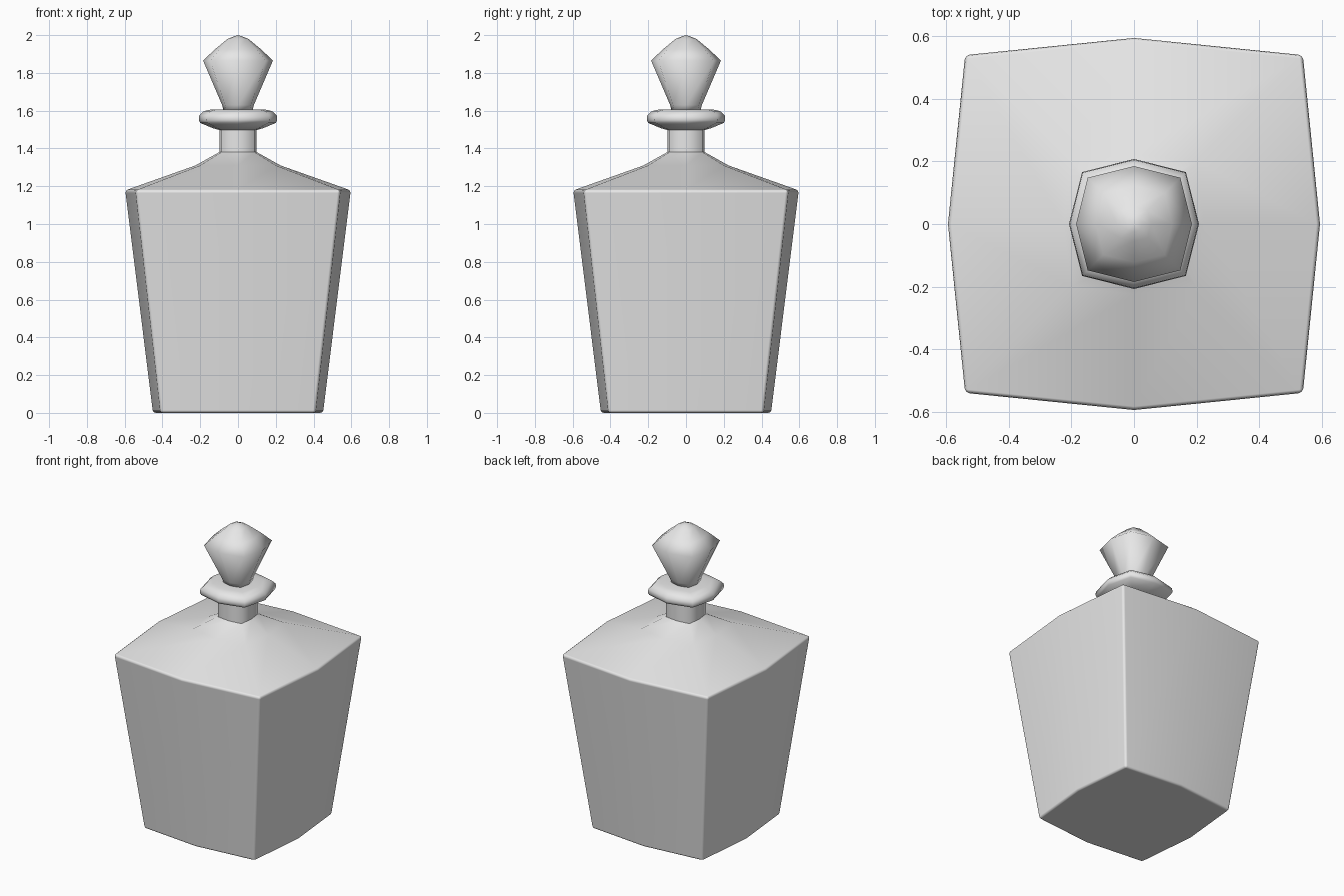
import bpy, bmesh, math

cube = bpy.data.objects.get("Cube")
if cube:
    bpy.data.objects.remove(cube, do_unlink=True)

glass = bpy.data.materials.new("pale_grey_glass")
glass.use_nodes = True
COLOUR = (0.8, 0.8, 0.8, 1)
glass.diffuse_color = COLOUR
glass.node_tree.nodes["Principled BSDF"].inputs["Base Color"].default_value = COLOUR


def eight_sided(name, profile, angle):
    """Stack eight-sided rings given as (height, side reach, corner reach)."""
    bm = bmesh.new()
    rings = []
    for z, side, corner in profile:
        ring = []
        for i in range(8):
            a = i * math.pi / 4
            r = corner * math.sqrt(2) if i % 2 else side
            ring.append(bm.verts.new((r * math.cos(a), r * math.sin(a), z)))
        rings.append(ring)
    for low, high in zip(rings, rings[1:]):
        for i in range(8):
            j = (i + 1) % 8
            bm.faces.new((low[i], low[j], high[j], high[i]))
    bm.faces.new(rings[0][::-1])
    # Close the top with a fan to a central point
    tip = bm.verts.new((0, 0, profile[-1][0] + (0.008 if name == "stopper" else 0)))
    for i in range(8):
        bm.faces.new((rings[-1][i], rings[-1][(i + 1) % 8], tip))
    mesh = bpy.data.meshes.new(name)
    bm.to_mesh(mesh)
    bm.free()
    mesh.materials.append(glass)
    obj = bpy.data.objects.new(name, mesh)
    bpy.context.collection.objects.link(obj)
    bpy.ops.object.select_all(action='DESELECT')
    bpy.context.view_layer.objects.active = obj
    obj.select_set(True)
    bpy.ops.object.shade_smooth_by_angle(angle=math.radians(angle))
    return obj


# Tapered body with sloping shoulders, softly bevelled on its hard edges
body = eight_sided("bottle_body", [
    (0, 0.45, 0.41), (1.178, 0.597, 0.542),
    (1.31, 0.225, 0.2), (1.38, 0.1, 0.088)], 180)
bevel = body.modifiers.new("soft_edges", 'BEVEL')
bevel.width = 0.014
bevel.segments = 2
bevel.limit_method = 'ANGLE'
bevel.angle_limit = math.radians(40)
normals = body.modifiers.new("flat_panels", 'WEIGHTED_NORMAL')
normals.weight = 100

# Neck
eight_sided("neck", [(1.36, 0.098, 0.087), (1.52, 0.098, 0.087)], 80)

# Rounded collar around the mouth
eight_sided("collar", [
    (1.498, 0.1, 0.088), (1.508, 0.135, 0.112), (1.535, 0.2, 0.16),
    (1.55, 0.208, 0.166), (1.575, 0.205, 0.164), (1.598, 0.18, 0.145),
    (1.607, 0.14, 0.112), (1.607, 0.07, 0.056)], 80)

# Faceted stopper
eight_sided("stopper", [
    (1.6, 0.077, 0.062), (1.63, 0.084, 0.068), (1.865, 0.185, 0.148),
    (1.925, 0.122, 0.098), (1.98, 0.055, 0.044), (1.992, 0.025, 0.02)], 80)
